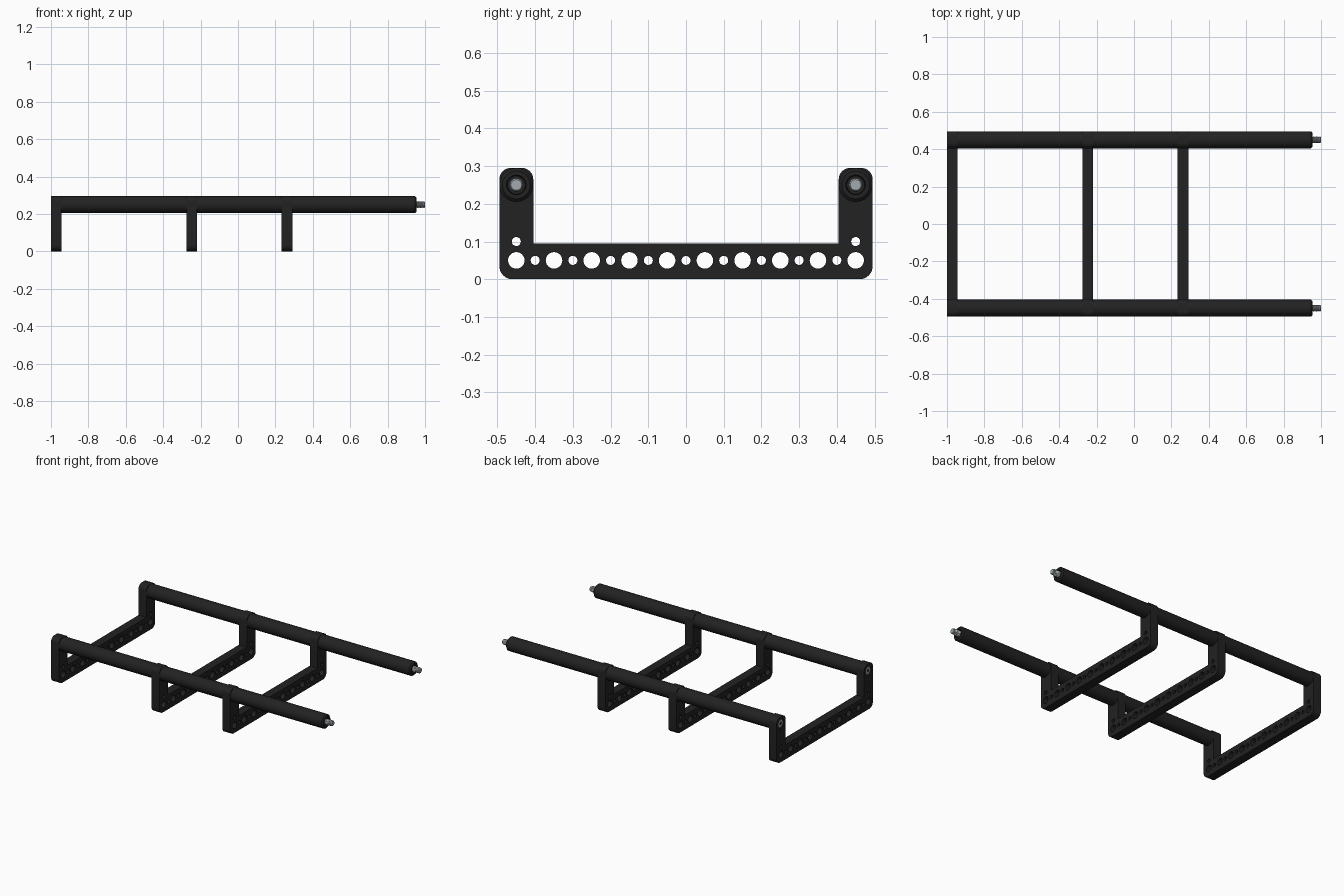
import bpy, bmesh
from math import sin, cos, pi, radians
from mathutils import Vector

cube = bpy.data.objects.get("Cube")
if cube:
    bpy.data.objects.remove(cube, do_unlink=True)


def material(name, colour):
    mat = bpy.data.materials.new(name)
    mat.use_nodes = True
    mat.diffuse_color = (*colour, 1)
    bsdf = next(n for n in mat.node_tree.nodes if n.type == 'BSDF_PRINCIPLED')
    bsdf.inputs["Base Color"].default_value = (*colour, 1)
    return mat


BLACK = material("black anodised", (0.016, 0.016, 0.016))
STEEL = material("grey steel", (0.36, 0.40, 0.42))

ROD_Y, ROD_Z, ROD_R = 0.45, 0.25, 0.045
HALF_T = 0.0285
BRACKET_X = (-1 + HALF_T, -0.248, 0.262)


def finish(name, mesh, mat, location):
    obj = bpy.data.objects.new(name, mesh)
    bpy.context.collection.objects.link(obj)
    mesh.materials.clear()
    mesh.materials.append(mat)
    obj.location = location
    bpy.ops.object.select_all(action='DESELECT')
    obj.select_set(True)
    bpy.context.view_layer.objects.active = obj
    bpy.ops.object.shade_smooth_by_angle(angle=radians(30))
    return obj


def lathe(name, profile, mat, y, sides=32):
    """Revolve (x, radius) points around a line parallel to x."""
    bm = bmesh.new()
    rings = [[bm.verts.new((x, r * cos(2 * pi * i / sides), r * sin(2 * pi * i / sides)))
              for i in range(sides)] for x, r in profile]
    for a, b in zip(rings, rings[1:]):
        for i in range(sides):
            j = (i + 1) % sides
            bm.faces.new((a[i], a[j], b[j], b[i]))
    bm.faces.new(rings[0])
    bm.faces.new(rings[-1])
    bmesh.ops.recalc_face_normals(bm, faces=bm.faces)
    mesh = bpy.data.meshes.new(name)
    bm.to_mesh(mesh)
    bm.free()
    return finish(name, mesh, mat, (0, y, ROD_Z))


def rounded(corners, steps=8):
    """Round each (x, y, radius) corner of an outline."""
    pts = []
    for k, (x, y, r) in enumerate(corners):
        p = Vector((x, y))
        if r == 0:
            pts.append(p)
            continue
        a = (Vector(corners[k - 1][:2]) - p).normalized()
        b = (Vector(corners[(k + 1) % len(corners)][:2]) - p).normalized()
        for s in range(steps + 1):
            t = s / steps * pi / 2
            pts.append(p + (a * (1 - sin(t)) + b * (1 - cos(t))) * r)
    return pts


def circle(x, y, r, sides=24):
    return [Vector((x + r * cos(2 * pi * i / sides), y + r * sin(2 * pi * i / sides)))
            for i in range(sides)]


def bracket(name, x, bolt_holes):
    """U-shaped plate with a row of alternating large and small holes."""
    half = [(0.495, 0, 0.035), (0.495, 0.295, 0.03), (0.405, 0.295, 0.03), (0.405, 0.095, 0)]
    loops = [rounded(half + [(-px, py, r) for px, py, r in reversed(half)])]
    loops += [circle(-0.45 + 0.1 * i, 0.05, 0.022) for i in range(10)]
    loops += [circle(-0.4 + 0.1 * i, 0.05, 0.012) for i in range(9)]
    for s in (-1, 1):
        loops.append(circle(s * ROD_Y, 0.1, 0.012))
        if bolt_holes:
            loops.append(circle(s * ROD_Y, ROD_Z, 0.029))
    curve = bpy.data.curves.new(name, 'CURVE')
    curve.dimensions = '2D'
    curve.fill_mode = 'BOTH'
    curve.extrude = HALF_T
    for pts in loops:
        spline = curve.splines.new('POLY')
        spline.points.add(len(pts) - 1)
        for point, p in zip(spline.points, pts):
            point.co = (p.x, p.y, 0, 1)
        spline.use_cyclic_u = True
    temp = bpy.data.objects.new(name + " outline", curve)
    bpy.context.collection.objects.link(temp)
    graph = bpy.context.evaluated_depsgraph_get()
    mesh = bpy.data.meshes.new_from_object(temp.evaluated_get(graph))
    bpy.data.objects.remove(temp, do_unlink=True)
    bm = bmesh.new()
    bm.from_mesh(mesh)
    bmesh.ops.remove_doubles(bm, verts=bm.verts, dist=0.0001)
    bmesh.ops.recalc_face_normals(bm, faces=bm.faces)
    bm.to_mesh(mesh)
    bm.free()
    obj = finish(name, mesh, BLACK, (x, 0, 0))
    obj.rotation_euler = (pi / 2, 0, pi / 2)


# Three cross brackets
for label, x in zip(("end", "middle", "front"), BRACKET_X):
    bracket(label + "_bracket", x, label == "end")

# Threaded tip with a chamfered end
thread = [(0.93, 0.016)]
for i in range(8):
    thread += [(0.94 + 0.0065 * i, 0.0185), (0.94325 + 0.0065 * i, 0.0155)]
thread += [(0.995, 0.0175), (1.0, 0.014)]

for side, y in (("left", ROD_Y), ("right", -ROD_Y)):
    # Rod segments between the brackets
    ends = [b + HALF_T for b in BRACKET_X]
    stops = [b - HALF_T for b in BRACKET_X[1:]]
    for i, (a, b) in enumerate(zip(ends, stops)):
        lathe(f"{side}_rod_{i + 1}", [(a, ROD_R), (b, ROD_R)], BLACK, y)
    # Outer rod with chamfered, bored end
    lathe(f"{side}_rod_3", [(ends[2], ROD_R), (0.947, ROD_R), (0.955, 0.037),
                            (0.955, 0.026), (0.935, 0.024)], BLACK, y)
    lathe(f"{side}_stud", thread, STEEL, y, 24)
    # Recessed bolt head with hexagonal socket
    lathe(f"{side}_bolt_head", [(-0.996, 0.024), (-0.993, 0.0275), (-0.945, 0.0275)], STEEL, y)
    lathe(f"{side}_bolt_socket", [(-0.9965, 0.012), (-0.994, 0.012)], BLACK, y, 6)
